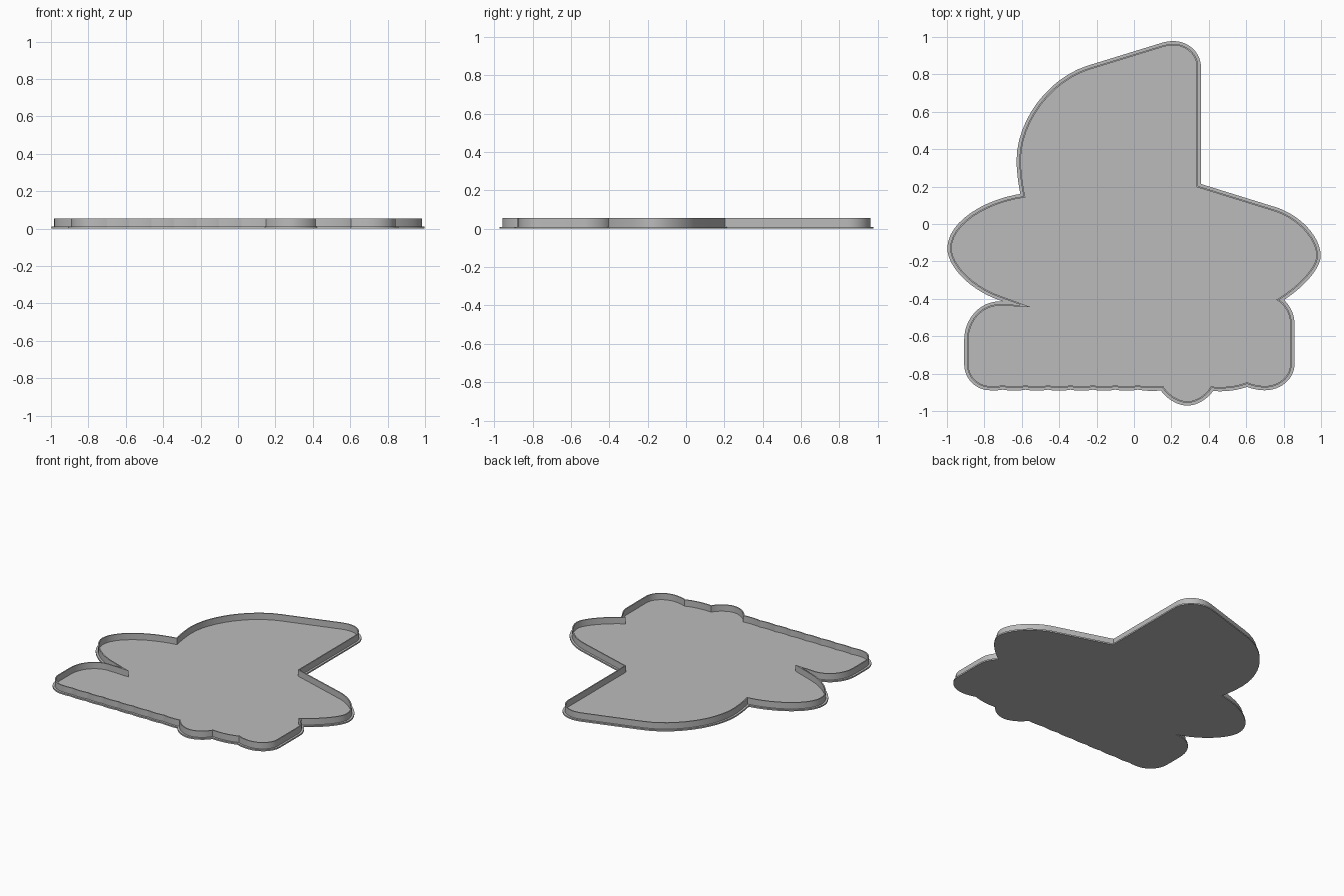
import bpy, bmesh, math
from mathutils import Vector
from mathutils.geometry import intersect_point_line

cube = bpy.data.objects.get("Cube")
if cube:
    bpy.data.objects.remove(cube)

STEPS = 12
FLOOR, TOP = 0.01, 0.055

grey = bpy.data.materials.new("plain grey")
grey.use_nodes = True
colour = (0.5, 0.5, 0.5, 1)
grey.diffuse_color = colour
grey.node_tree.nodes["Principled BSDF"].inputs["Base Color"].default_value = colour

# Inner wall outline, clockwise: (x, y) is a straight run,
# (corner x, corner y, end x, end y) is a rounded corner
start = (0.21, 0.955)
upper_right = [
    (0.335, 0.955, 0.335, 0.84), (0.335, 0.197), (0.76, 0.065),
    (0.975, -0.01, 0.975, -0.17), (0.975, -0.28, 0.76, -0.405),
    (0.835, -0.44, 0.835, -0.53), (0.835, -0.75),
    (0.835, -0.866, 0.70, -0.866), (0.64, -0.866, 0.605, -0.845),
    (0.52, -0.885, 0.41, -0.868), (0.37, -0.948, 0.285, -0.948),
    (0.2, -0.948, 0.155, -0.865),
]
scallops = []
x = 0.155
for i in range(7):
    end = 0.02 - 0.12 * i
    scallops.append(((x + end) / 2, -0.877, end, -0.862))
    x = end
left_side = [
    (-0.74, -0.87, -0.77, -0.866), (-0.885, -0.866, -0.885, -0.75),
    (-0.885, -0.62), (-0.885, -0.437, -0.72, -0.437), (-0.555, -0.443),
    (-0.74, -0.375), (-0.975, -0.28, -0.975, -0.13),
    (-0.975, 0.09, -0.58, 0.142), (-0.605, 0.24, -0.605, 0.34),
    (-0.605, 0.712, -0.24, 0.825), (0.15, 0.945), (0.18, 0.955, *start),
]


def trace(first, moves):
    """Turn the straight runs and rounded corners into points."""
    points = [Vector(first)]
    for move in moves:
        a, b = points[-1], Vector(move[-2:])
        if len(move) == 2:
            points.append(b)
            continue
        corner = Vector(move[:2])
        c, d = a.lerp(corner, 0.55), b.lerp(corner, 0.55)
        for s in range(1, STEPS + 1):
            t = s / STEPS
            u = 1 - t
            points.append(a * u**3 + c * 3 * u * u * t + d * 3 * u * t * t + b * t**3)
    return points[:-1]


def distance(p, points):
    best = 9
    for a, b in zip(points, points[1:] + points[:1]):
        foot, t = intersect_point_line(p, a, b)
        best = min(best, (p - a.lerp(b, max(0, min(1, t)))).length)
    return best


def offset(points, d):
    """Mitred outward offset, dropping points that fold over in the notches."""
    result = []
    for i, p in enumerate(points):
        before = (p - points[i - 1]).normalized()
        after = (points[(i + 1) % len(points)] - p).normalized()
        n1, n2 = Vector((-before.y, before.x)), Vector((-after.y, after.x))
        q = p + (n1 + n2) * (d / (1 + n1.dot(n2)))
        if distance(q, points) > 0.9 * d:
            result.append(q)
    return result


def prism(name, loops, low, high):
    """Fill the outline, with any inner loop as a hole, between two heights."""
    bm = bmesh.new()
    caps = [[], []]
    for loop in loops:
        rings = [[bm.verts.new((p.x, p.y, z)) for p in loop] for z in (low, high)]
        n = len(loop)
        for i in range(n):
            j = (i + 1) % n
            bm.faces.new((rings[0][i], rings[0][j], rings[1][j], rings[1][i]))
            for ring, cap in zip(rings, caps):
                cap.append(bm.edges.get((ring[i], ring[j])))
    for cap in caps:
        bmesh.ops.triangle_fill(bm, edges=cap, use_beauty=True)
    bmesh.ops.recalc_face_normals(bm, faces=bm.faces)
    mesh = bpy.data.meshes.new(name)
    bm.to_mesh(mesh)
    bm.free()
    mesh.materials.append(grey)
    obj = bpy.data.objects.new(name, mesh)
    bpy.context.collection.objects.link(obj)
    bpy.ops.object.select_all(action="DESELECT")
    obj.select_set(True)
    bpy.context.view_layer.objects.active = obj
    bpy.ops.object.shade_smooth_by_angle(angle=math.radians(30))


inner = trace(start, upper_right + scallops + left_side)

# Floor plate with its narrow outer flange
prism("base_plate", [offset(inner, 0.023)], 0, FLOOR)
# Thin upright rim
prism("rim_wall", [offset(inner, 0.008), inner], FLOOR / 2, TOP)
